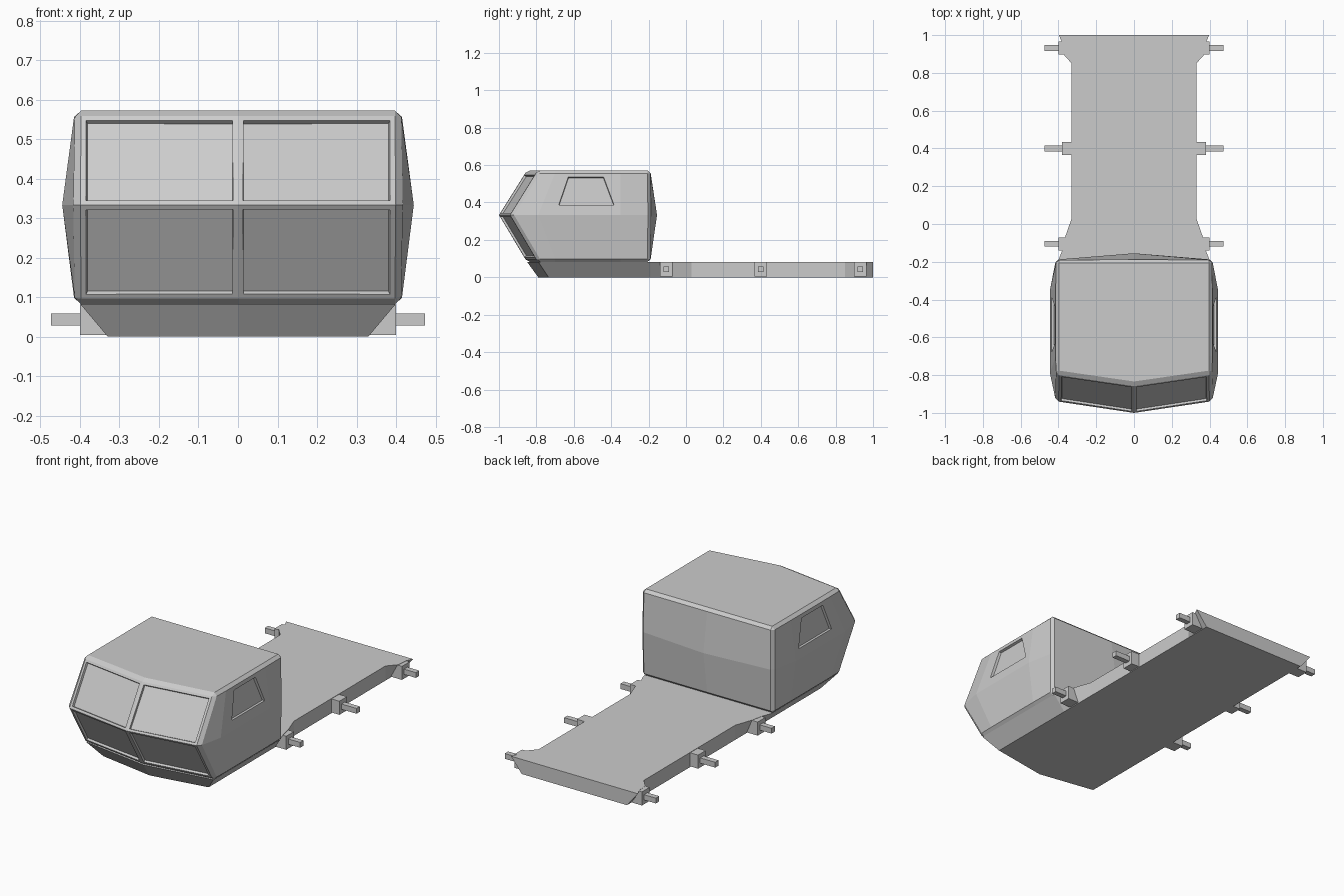
import bpy, bmesh, math
from mathutils import Vector

if "Cube" in bpy.data.objects:
    bpy.data.objects.remove(bpy.data.objects["Cube"])


def mirrored(half):
    """Close a half outline (centre -> right side -> centre) across x = 0."""
    return half + [(-x, y, z) for x, y, z in reversed(half) if x > 0]


def loft(rings):
    """Skin a stack of equal-length rings and cap both ends."""
    bm = bmesh.new()
    loops = [[bm.verts.new(p) for p in r] for r in rings]
    n = len(loops[0])
    for a, b in zip(loops, loops[1:]):
        for i in range(n):
            j = (i + 1) % n
            bm.faces.new((a[i], a[j], b[j], b[i]))
    bm.faces.new(loops[0])
    bm.faces.new(loops[-1])
    bmesh.ops.recalc_face_normals(bm, faces=bm.faces)
    return bm


def finish(bm, name):
    mesh = bpy.data.meshes.new(name)
    bm.to_mesh(mesh)
    bm.free()
    ob = bpy.data.objects.new(name, mesh)
    bpy.context.collection.objects.link(ob)
    return ob


def box(name, lo, hi):
    lo, hi = Vector(lo), Vector(hi)
    bm = bmesh.new()
    bmesh.ops.create_cube(bm, size=1)
    for v in bm.verts:
        v.co = (lo + hi) / 2 + v.co * (hi - lo)
    return finish(bm, name)


# Chassis: flared deck outline tapering to a straight-sided floor
outline = [(0, 1), (.398, 1), (.38, .96), (.375, .9), (.33, .85), (.33, .03),
           (.365, -.07), (.38, -.14), (.40, -.19), (.40, -.79), (0, -.85)]
deck = [(x, y, .083) for x, y in outline]
floor = [(min(x, .33), y, 0) for x, y in outline[:-2]] + [(.33, -.735, 0), (0, -.79, 0)]
finish(loft([mirrored(floor), mirrored(deck)]), "chassis")

# Cab: bottom, waist and roof outlines
MID = .333
bottom = [(0, -.19), (.413, -.19), (.413, -.35), (.413, -.70), (.413, -.79), (0, -.85)]
waist = [(0, -.155), (.415, -.188), (.445, -.35), (.445, -.79), (.415, -.938), (0, -1)]
roof = [(0, -.19), (.413, -.19), (.413, -.35), (.413, -.70), (.413, -.79), (0, -.85)]
cab = loft([mirrored([(x, y, z) for x, y in pts])
            for pts, z in ((bottom, .082), (waist, MID), (roof, .572))])

# Chamfer the hard edges, keeping the waist crease sharp
hard = [e for e in cab.edges if e.calc_face_angle() > math.radians(25)
        and not all(abs(v.co.z - MID) < 1e-4 for v in e.verts)]
bmesh.ops.bevel(cab, geom=hard, offset=.016, offset_type='OFFSET', segments=1,
                profile=.5, affect='EDGES')
cab.normal_update()

# Front window recesses
front = [f for f in cab.faces if f.normal.y < -.6 and f.calc_area() > .04]
bmesh.ops.inset_individual(cab, faces=front, thickness=.019)
bmesh.ops.inset_individual(cab, faces=front, thickness=.003, depth=-.012)

# Side window recesses: inset the panel, then shape it into a trapezoid
side = [f for f in cab.faces if abs(f.normal.x) > .9 and f.calc_area() > .04
        and f.calc_center_median().z > MID]
side = [f for f in side if -.8 < f.calc_center_median().y < -.4]
bmesh.ops.inset_individual(cab, faces=side, thickness=.03)
for f in side:
    c, n = f.calc_center_median(), f.normal.copy()
    for v in f.verts:
        if v.co.z > c.z:
            y, z = (-.63 if v.co.y < c.y else -.44), .535
        else:
            y, z = (-.68 if v.co.y < c.y else -.385), .387
        x = c.x - (n.y * (y - c.y) + n.z * (z - c.z)) / n.x
        v.co = (x, y, z)
cab.normal_update()
bmesh.ops.inset_individual(cab, faces=side, thickness=.003, depth=-.014)
finish(cab, "cab")

# Axle mounts and square axle stubs, three per side
for label, y, reach in (("front", -.105, .40), ("middle", .40, .38), ("rear", .932, .40)):
    for s, sname in ((-1, "left"), (1, "right")):
        for part, x0, x1, w, z0, z1 in (("axle_mount", .30, reach, .034, .004, .081),
                                        ("axle_stub", reach - .02, .474, .015, .028, .058)):
            xs = sorted((s * x0, s * x1))
            box(f"{label}_{sname}_{part}", (xs[0], y - w, z0), (xs[1], y + w, z1))
